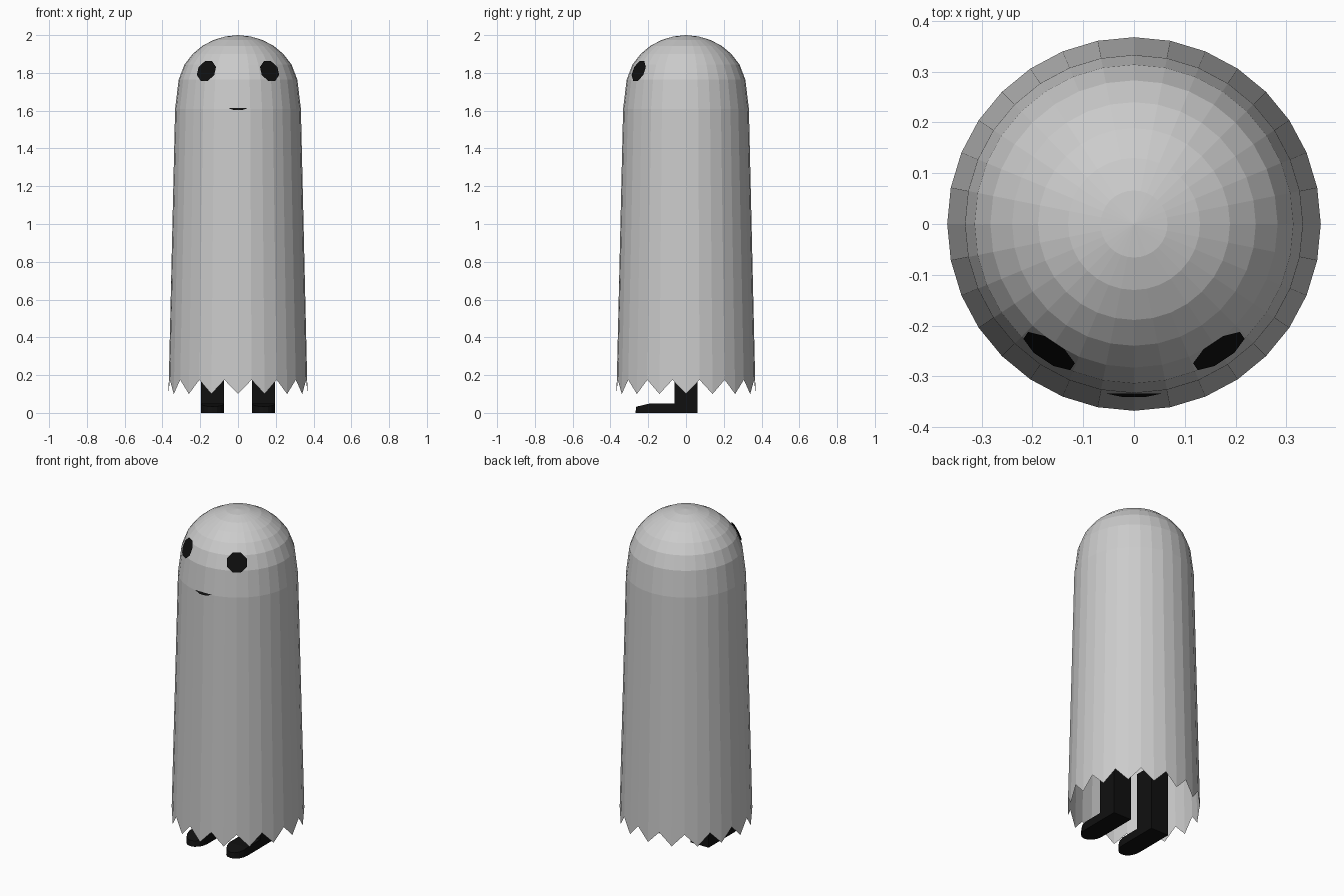
import bpy, bmesh, math
from mathutils import Vector, Matrix

if "Cube" in bpy.data.objects:
    bpy.data.objects.remove(bpy.data.objects["Cube"])

black = bpy.data.materials.new("black")
black.diffuse_color = (0.005, 0.005, 0.005, 1)
black.use_nodes = True
black.node_tree.nodes["Principled BSDF"].inputs["Base Color"].default_value = black.diffuse_color


def make(name, bm, mat=None):
    me = bpy.data.meshes.new(name)
    bm.to_mesh(me)
    bm.free()
    ob = bpy.data.objects.new(name, me)
    bpy.context.collection.objects.link(ob)
    if mat:
        me.materials.append(mat)
    return ob


# Sheet: open 32-sided shell with a domed top and a zigzag hem
N = 32
profile = [(0.066, 1.993), (0.13, 1.974), (0.189, 1.943), (0.24, 1.90),
           (0.283, 1.845), (0.314, 1.765), (0.333, 1.61), (0.368, 0.10)]
bm = bmesh.new()
rings = []
for k, (r, z) in enumerate(profile):
    ring = []
    for i in range(N):
        a = math.tau * i / N
        hem = 0.075 if k == len(profile) - 1 and i % 2 else 0
        ring.append(bm.verts.new((r * math.cos(a), r * math.sin(a), z + hem)))
    rings.append(ring)
apex = bm.verts.new((0, 0, 2))
for i in range(N):
    j = (i + 1) % N
    bm.faces.new((apex, rings[0][i], rings[0][j]))
    for up, low in zip(rings, rings[1:]):
        bm.faces.new((up[i], low[i], low[j], up[j]))
make("sheet", bm)


# Eyes: thin octagons lying on the dome
def eye(side):
    az, tilt = math.radians(33.75), math.radians(21)
    n = Vector((side * math.sin(az) * math.cos(tilt),
                -math.cos(az) * math.cos(tilt), math.sin(tilt)))
    right = Vector((0, 0, 1)).cross(n).normalized()
    up = n.cross(right)
    c = Vector((side * math.sin(az) * 0.301, -math.cos(az) * 0.301, 1.81))
    bm = bmesh.new()
    vs = []
    for i in range(8):
        a = math.tau * (i + 0.5) / 8
        vs.append(bm.verts.new(c + 0.06 * (right * math.cos(a) + up * math.sin(a))))
    bm.faces.new(vs)
    make("eye", bm, black)


# Legs and feet: square post with a flat foot rounded at the toe
def leg(side):
    x, w = side * 0.135, 0.061
    bm = bmesh.new()
    bmesh.ops.create_cube(bm, size=1, matrix=Matrix.Translation((x, 0, 0.2))
                          @ Matrix.Diagonal((2 * w, 2 * w, 0.4, 1)))
    make("leg", bm, black)

    bm = bmesh.new()
    outline = [(w, -w), (w, -0.19)]
    outline += [(w * math.cos(a), -0.19 - 0.078 * math.sin(a))
                for a in (math.pi * i / 8 for i in range(1, 8))]
    outline += [(-w, -0.19), (-w, -w)]
    low = [bm.verts.new((x + px, py, 0)) for px, py in outline]
    top = [bm.verts.new((x + px, py + 0.06 * max(0, -0.19 - py),
                         0.05 - 0.22 * max(0, -0.19 - py))) for px, py in outline]
    bm.faces.new(low)
    n = len(outline)
    # flat instep, then the sloping toe
    bm.faces.new((top[0], top[1], top[n - 2], top[n - 1]))
    bm.faces.new(top[1:n - 1])
    for i in range(n):
        j = (i + 1) % n
        bm.faces.new((low[i], low[j], top[j], top[i]))
    bmesh.ops.recalc_face_normals(bm, faces=bm.faces)
    make("foot", bm, black)


for s in (-1, 1):
    eye(s)
    leg(s)

# Mouth: thin smile just in front of the sheet
bm = bmesh.new()
bm.faces.new([bm.verts.new(p) for p in (
    (-0.055, -0.334, 1.615), (-0.022, -0.341, 1.603),
    (0.022, -0.341, 1.603), (0.055, -0.334, 1.615))])
make("mouth", bm, black)
